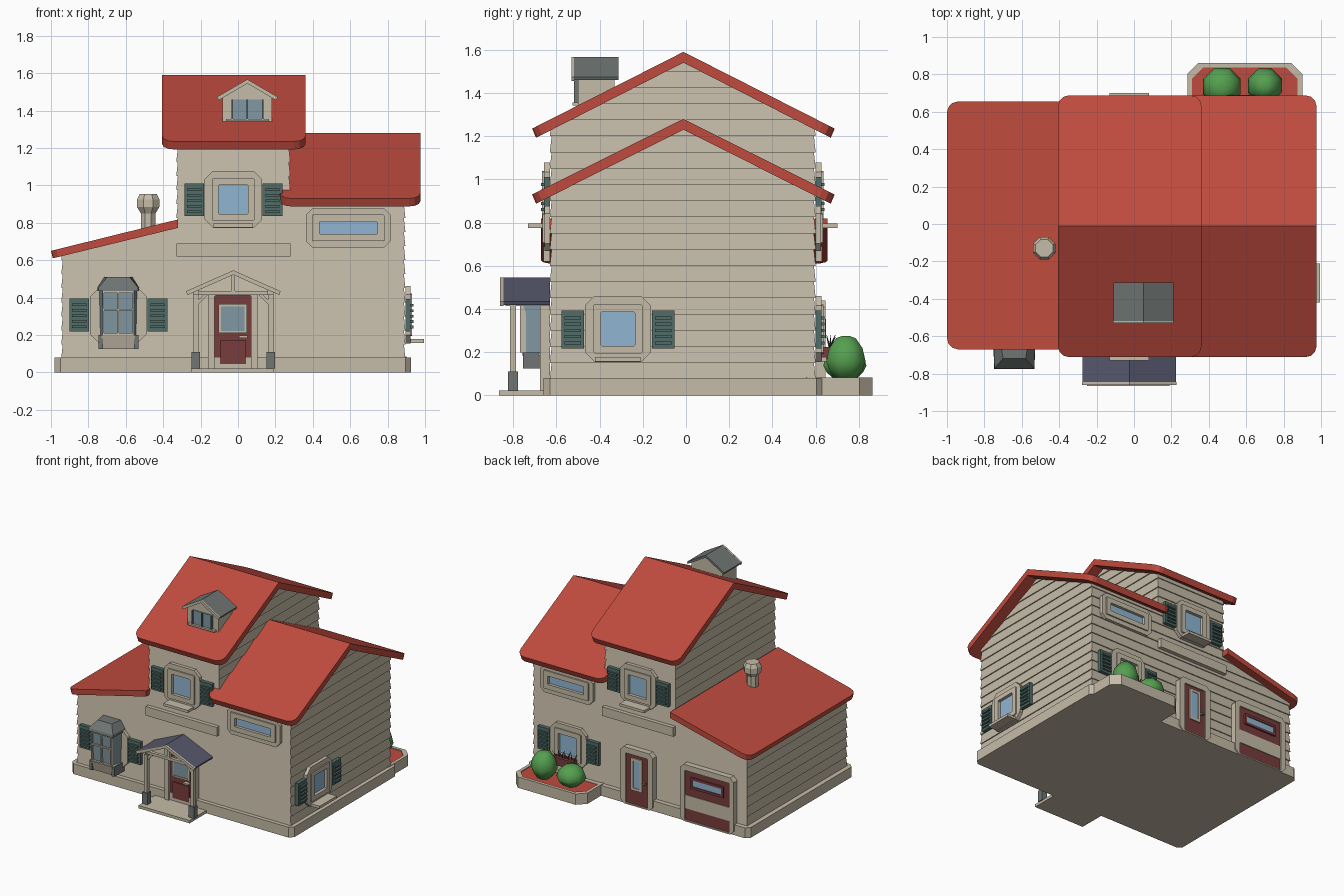
import bpy, bmesh, math
from mathutils import Vector

if "Cube" in bpy.data.objects:
    bpy.data.objects.remove(bpy.data.objects["Cube"])


def material(name, *rgb):
    m = bpy.data.materials.new(name)
    m.use_nodes = True
    m.diffuse_color = (*rgb, 1)
    m.node_tree.nodes["Principled BSDF"].inputs["Base Color"].default_value = (*rgb, 1)
    return m


TAN = material("tan siding", .56, .50, .39)
RED = material("red roof", .52, .07, .048)
GLASS = material("blue glass", .28, .47, .65)
DULL = material("grey glass", .22, .31, .36)
GREEN = material("green shutter", .08, .15, .135)
GREY = material("grey slate", .16, .18, .175)
BLUE = material("blue slate", .095, .10, .155)
MAROON = material("maroon door", .19, .045, .045)
LEAF = material("leaf green", .09, .35, .08)
DARK = material("dark foliage", .035, .045, .04)

FRONT, BACK, SIDE, MID = -.63, .60, .895, -.012
WALLS = {
    "front": lambda u, w, z: (u, FRONT - w, z),
    "back": lambda u, w, z: (u, BACK + w, z),
    "left": lambda u, w, z: (SIDE + w, u, z),
}


def finish(name, bm, mat):
    bmesh.ops.recalc_face_normals(bm, faces=bm.faces)
    me = bpy.data.meshes.new(name)
    bm.to_mesh(me)
    bm.free()
    me.materials.append(mat)
    ob = bpy.data.objects.new(name, me)
    bpy.context.collection.objects.link(ob)
    return ob


def loft_bm(loops, closed=False):
    bm = bmesh.new()
    rings = [[bm.verts.new(p) for p in loop] for loop in loops]
    n = len(rings[0])
    pairs = list(zip(rings, rings[1:])) + ([(rings[-1], rings[0])] if closed else [])
    for a, b in pairs:
        for i in range(n):
            j = (i + 1) % n
            bm.faces.new((a[i], a[j], b[j], b[i]))
    if not closed:
        bm.faces.new(rings[0])
        bm.faces.new(rings[-1])
    return bm


def loft(name, loops, mat, closed=False):
    return finish(name, loft_bm(loops, closed), mat)


def prism_loops(pts, axis, a, b):
    put = {"x": lambda p, t: (t, *p), "y": lambda p, t: (p[0], t, p[1]), "z": lambda p, t: (*p, t)}[axis]
    return [[put(p, t) for p in pts] for t in (a, b)]


def prism(name, pts, axis, a, b, mat):
    return loft(name, prism_loops(pts, axis, a, b), mat)


def rect(u0, u1, v0, v1, c=0.0):
    if not c:
        return [(u0, v0), (u1, v0), (u1, v1), (u0, v1)]
    return [(u0 + c, v0), (u1 - c, v0), (u1, v0 + c), (u1, v1 - c),
            (u1 - c, v1), (u0 + c, v1), (u0, v1 - c), (u0, v0 + c)]


def slab(name, wall, u0, u1, z0, z1, w0, w1, mat, c=0.0):
    """Box or chamfered plate standing out from a wall."""
    f = WALLS[wall]
    return loft(name, [[f(u, w, z) for u, z in rect(u0, u1, z0, z1, c)] for w in (w0, w1)], mat)


def ring(name, wall, outer, inner, w0, w1, mat, c=.035):
    f = WALLS[wall]
    o, i = rect(*outer, c), rect(*inner, .004)
    spec = ((o, w0), (o, w1), (i, w1), (i, w0))
    return loft(name, [[f(u, w, z) for u, z in p] for p, w in spec], mat, True)


def grow(r, d):
    return r[0] - d, r[1] + d, r[2] - d, r[3] + d


def clapboard(name, pts, axis, a, b, step=.075, inset=.008):
    out, k = bmesh.new(), 1
    top = max(p[1] for p in pts)
    while k * step < top:
        bm = loft_bm(prism_loops(pts, axis, a, b))
        bmesh.ops.recalc_face_normals(bm, faces=bm.faces)
        mid = [(min(v.co[i] for v in bm.verts) + max(v.co[i] for v in bm.verts)) / 2 for i in (0, 1)]
        for z, s in ((k * step, -1), ((k + 1) * step, 1)):
            cut = bmesh.ops.bisect_plane(bm, geom=bm.verts[:] + bm.edges[:] + bm.faces[:],
                                         plane_co=(0, 0, z), plane_no=(0, 0, s), clear_outer=True)
            edges = [e for e in cut["geom_cut"] if isinstance(e, bmesh.types.BMEdge)]
            bmesh.ops.holes_fill(bm, edges=edges)
        for v in bm.verts:
            d = inset * (v.co.z / step - k)
            for i in (0, 1):
                off = v.co[i] - mid[i]
                if abs(off) > .01:
                    v.co[i] -= math.copysign(d, off)
        tmp = bpy.data.meshes.new("board")
        bm.to_mesh(tmp)
        bm.free()
        out.from_mesh(tmp)
        bpy.data.meshes.remove(tmp)
        k += 1
    return finish(name, out, TAN)


def roof(name, pts, axis, a, b, mat, ends=(), round_by=.06):
    """Roof slab; corner edges at the listed eave ends are rounded."""
    bm = loft_bm(prism_loops(pts, axis, a, b))
    i, run = (1, 0) if axis == "x" else (0, 1)
    corner = [e for e in bm.edges if abs(e.verts[0].co[run] - e.verts[1].co[run]) < 1e-5
              and any(all(abs(v.co[i] - t) < .03 for v in e.verts) for t in ends)]
    if corner:
        bmesh.ops.bevel(bm, geom=corner, offset=round_by, segments=3, profile=.5, affect="EDGES")
    return finish(name, bm, mat)


def gable(c, half, ridge, eave, t, d=.018):
    return [(c - half, eave), (c, ridge), (c + half, eave),
            (c + half - d, eave - t * .85), (c, ridge - t), (c - half + d, eave - t * .85)]


def lathe(name, x, y, profile, mat, n=8, smooth=False):
    ang = [math.tau * (i + .5) / n for i in range(n)]
    ob = loft(name, [[(x + r * math.cos(t), y + r * math.sin(t), z) for t in ang] for r, z in profile], mat)
    for p in ob.data.polygons:
        p.use_smooth = smooth
    return ob


# Plinth and clapboard walls
prism("plinth", rect(-.98, .925, -.66, .635, .03), "z", 0, .08, TAN)
for name, eave, ridge, x0, x1 in (("tower_wall", 1.235, 1.555, -.33, .28), ("wing_wall", .925, 1.245, .2, SIDE)):
    clapboard(name, [(FRONT, .05), (BACK, .05), (BACK, eave), (MID, ridge), (FRONT, eave)], "x", x0, x1)
clapboard("garage_wall", [(-.945, .05), (-.25, .05), (-.25, .80), (-.945, .635)], "y", FRONT, BACK)

# Main roofs
ends = (MID - .7, MID + .7)
roof("tower_roof", gable(MID, .7, 1.59, 1.235, .05), "x", -.405, .36, RED, ends)
roof("wing_roof", gable(MID, .7, 1.28, .93, .05), "x", .225, .975, RED, ends)
roof("garage_roof", [(-1, .65), (-.32, .818), (-.32, .773), (-.99, .61)], "y", -.67, .655, RED, (-1,))


# Windows
def shutter(wall, u0, z0, z1):
    slab("shutter", wall, u0, u0 + .105, z0, z1, 0, .028, GREEN)
    n = 5
    for i in range(n):
        z = z0 + .018 + i * (z1 - z0 - .03) / n
        slab("shutter_slat", wall, u0 + .014, u0 + .091, z, z + .014, .02, .042, GREEN)


def window(wall, c, z, sill=.1):
    pane = (c - .078, c + .078, z - .078, z + .078)
    ring("window_surround", wall, grow(pane, .075), grow(pane, .035), 0, .026, TAN, .045)
    ring("window_frame", wall, grow(pane, .036), pane, 0, .036, TAN, .006)
    slab("window_pane", wall, *pane, 0, .012, GLASS)
    slab("window_sill", wall, c - .105, c + .105, z - .15, z - .13, 0, sill, TAN)
    for u in (c - .262, c + .157):
        shutter(wall, u, z - .09, z + .085)


window("front", -.025, .925)
window("back", -.025, .925)
window("left", -.315, .308)
window("back", .575, .308, .05)
for wall in ("front", "back"):
    pane = (.435, .745, .74, .805)
    ring("wide_surround", wall, grow(pane, .072), grow(pane, .038), 0, .024, TAN, .035)
    ring("wide_frame", wall, grow(pane, .038), pane, 0, .034, TAN, .006)
    slab("wide_pane", wall, *pane, 0, .012, GLASS)
    slab("wall_band", wall, -.33, .28, .62, .69, 0, .03, TAN)

# Bay window
BX = -.64
ring("bay_surround", "front", (BX - .152, BX + .152, .16, .45), (BX - .09, BX + .09, .2, .42), 0, .026, TAN, .045)
for u in (BX - .262, BX + .157):
    shutter("front", u, .22, .395)


def bay_loop(back, front, depth, z):
    y = FRONT - depth
    return [(BX - back, FRONT, z), (BX - front, y, z), (BX + front, y, z), (BX + back, FRONT, z)]


loft("bay_base", [bay_loop(.09, .085, .11, .125), bay_loop(.1, .09, .13, .2)], TAN)
loft("bay_glass", [bay_loop(.1, .076, .12, .2), bay_loop(.105, .085, .13, .45)], DULL)
loft("bay_roof", [bay_loop(.112, .108, .145, .435), bay_loop(.11, .105, .14, .455), bay_loop(.075, .06, .09, .51)], GREY)
for u in (-.085, -.004, .076):
    slab("bay_mullion", "front", BX + u, BX + u + .009, .2, .44, .11, .137, TAN)
for z in (.2, .33, .425):
    slab("bay_rail", "front", BX - .08, BX + .08, z, z + .01, .11, .137, TAN)
for s in (-1, 1):
    x = BX + s * .095
    prism("bay_bracket", rect(x - .012, x + .012, -.755, FRONT), "z", .125, .2, GREY)

# Front door and porch
PX = -.025
ring("door_frame", "front", (PX - .135, PX + .13, .0, .435), (PX - .1, PX + .095, .02, .41), 0, .045, TAN, .006)
slab("front_door", "front", PX - .1, PX + .095, .02, .41, 0, .025, MAROON)
ring("door_window_frame", "front", (PX - .078, PX + .073, .21, .365), (PX - .066, PX + .061, .222, .353), .02, .034, TAN, .004)
slab("door_window", "front", PX - .066, PX + .061, .222, .353, .02, .029, DULL)
slab("door_panel", "front", PX - .072, PX + .068, .045, .17, .02, .034, MAROON)
slab("door_handle", "front", PX + .03, PX + .075, .185, .197, .02, .055, TAN)
prism("porch_step", rect(PX - .225, PX + .215, -.865, -.6), "z", 0, .022, TAN)
for s in (-1, 1):
    x = PX + s * .2
    prism("post_base", rect(x - .023, x + .023, -.823, -.777), "z", .02, .11, GREY)
    prism("porch_post", rect(x - .014, x + .014, -.814, -.786), "z", .11, .43, TAN)
    prism("porch_beam", rect(x - .016, x + .016, -.835, FRONT), "z", .415, .44, TAN)
    prism("porch_brace", [(x, .35), (x, .375), (x - s * .05, .425), (x - s * .075, .425)], "y", -.81, -.79, TAN)
prism("porch_tie", rect(PX - .2, PX + .2, .415, .435), "y", -.82, -.795, TAN)
prism("porch_king_post", rect(PX - .01, PX + .01, .43, .53), "y", -.82, -.795, TAN)
roof("porch_roof", gable(PX, .25, .545, .435, .018, .006), "y", -.847, FRONT, BLUE)
roof("porch_fascia", gable(PX, .253, .546, .434, .024, .008), "y", -.86, -.845, TAN)

# Dormer
DX = .05
prism("dormer_body", [(DX - .132, 1.34), (DX + .132, 1.34), (DX + .132, 1.485), (DX, 1.55), (DX - .132, 1.485)], "y", -.5, -.33, TAN)
roof("dormer_roof", gable(DX, .16, 1.566, 1.474, .018, .006), "y", -.52, -.312, GREY)
roof("dormer_fascia", gable(DX, .162, 1.567, 1.473, .022, .008), "y", -.53, -.518, TAN)
prism("dormer_pane", rect(DX - .083, DX + .083, 1.355, 1.46), "y", -.508, -.49, DULL)
for u in (-.085, -.005, .077):
    prism("dormer_bar", rect(DX + u, DX + u + .009, 1.355, 1.46), "y", -.518, -.495, GREY)
prism("dormer_sill", rect(DX - .115, DX + .115, 1.343, 1.356), "y", -.525, -.49, TAN)

# Chimney pot
lathe("chimney_pot", -.48, -.13, [(.042, .7), (.042, .85), (.065, .885), (.065, .925), (.05, .953)], TAN)

# Back door
ring("back_door_frame", "back", (PX - .14, PX + .14, 0, .44), (PX - .095, PX + .095, .01, .395), 0, .045, TAN, .03)
slab("back_door", "back", PX - .095, PX + .095, .01, .395, 0, .037, MAROON)
ring("back_door_glazing", "back", (PX - .048, PX + .048, .12, .37), (PX - .028, PX + .028, .14, .35), .03, .046, TAN, .004)
slab("back_door_glass", "back", PX - .028, PX + .028, .14, .35, .03, .041, GLASS)
slab("back_door_handle", "back", PX - .08, PX - .055, .19, .205, .03, .06, GREY)

# Garage door
GX = -.63
ring("garage_frame", "back", (GX - .23, GX + .23, 0, .44), (GX - .19, GX + .19, .01, .395), 0, .045, TAN, .03)
slab("garage_door", "back", GX - .19, GX + .19, .01, .395, 0, .036, MAROON)
slab("garage_panel", "back", GX - .19, GX + .19, .10, .205, .03, .041, TAN)
pane = (GX - .125, GX + .125, .285, .335)
ring("garage_window_frame", "back", grow(pane, .018), pane, .03, .048, MAROON, .004)
slab("garage_window", "back", *pane, .03, .041, GLASS)

# Planter, bushes and flower box
prism("planter", rect(.285, .9, .5, .862, .06), "z", 0, .074, TAN)
rim = [[(u, v, z) for u, v in rect(.285 + d, .9 - d, .5, .862 - d, .06)] for d, z in ((0, .06), (0, .084), (.025, .084), (.025, .06))]
loft("planter_rim", rim, TAN, True)
prism("planter_soil", rect(.31, .875, .5, .837, .055), "z", .07, .077, RED)
bush = [(.5, 0), (.85, .22), (1, .42), (.85, .72), (.5, .95), (.2, 1)]
for x, y, r, h in ((.47, .735, .108, .15), (.7, .74, .098, .2)):
    lathe("bush", x, y, [(r * a, .075 + h * b) for a, b in bush], LEAF, smooth=True)
slab("flower_box", "back", .49, .66, .165, .225, .02, .09, MAROON)
for i in range(9):
    x, lean = .5 + i * .018, (i % 3 - 1) * .02
    tip = Vector((x + lean, .67 + lean, .27 + .01 * (i % 2)))
    base = [Vector((x + dx, .66 + dy, .22)) for dx, dy in ((-.007, 0), (.007, 0), (0, .01))]
    loft("flower_stem", [base, [tip + (p - base[0]) * .2 for p in base]], DARK)
